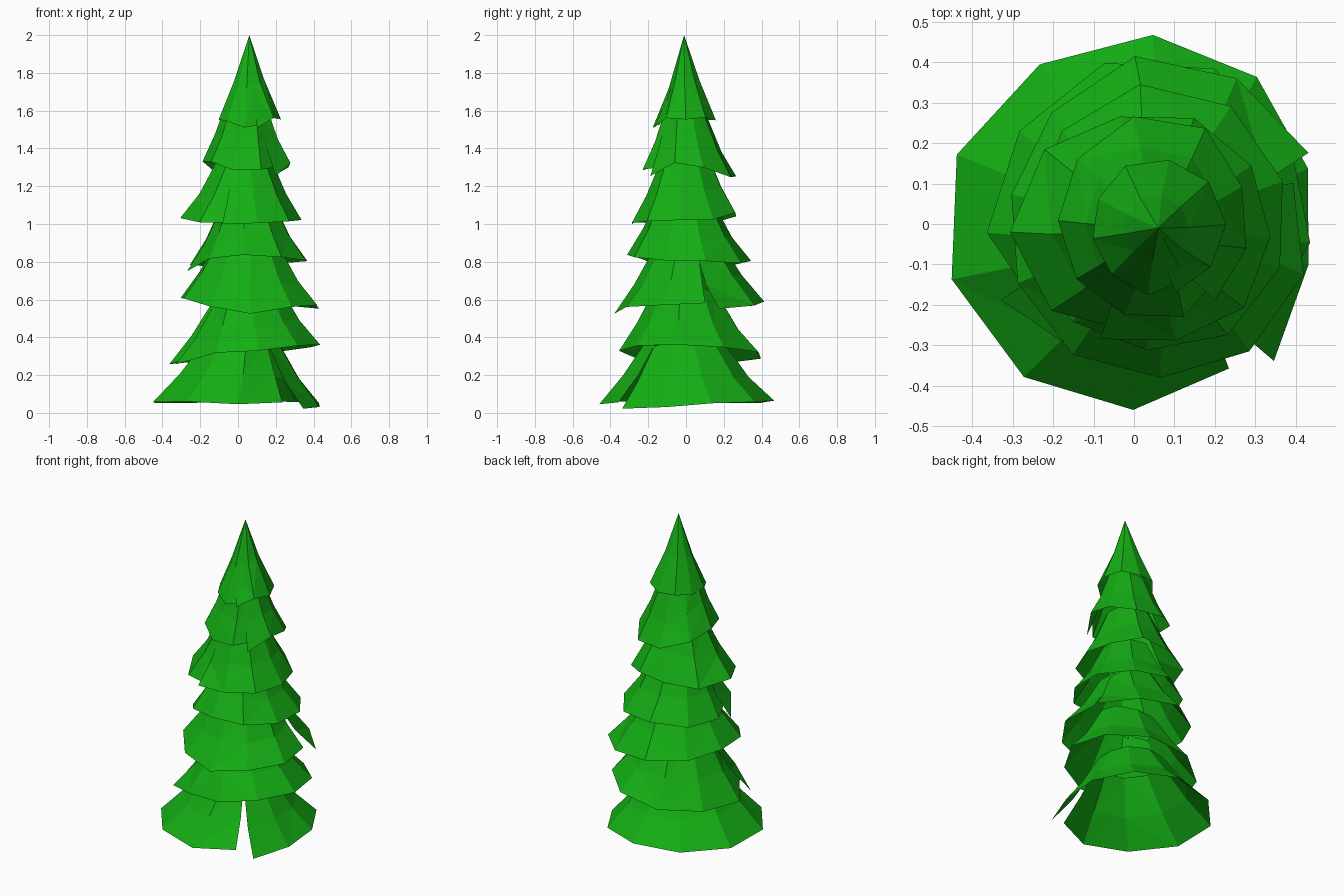
import bpy
import bmesh
import random
from math import cos, sin, radians
from mathutils import Vector

random.seed(4)
cube = bpy.data.objects.get("Cube")
if cube:
    bpy.data.objects.remove(cube)

green = bpy.data.materials.new("needle_green")
green.use_nodes = True
green.diffuse_color = (0.007, 0.42, 0.007, 1)
green.node_tree.nodes["Principled BSDF"].inputs["Base Color"].default_value = green.diffuse_color

AXIS = Vector((0.05, -0.01))
TIP = Vector((0.06, -0.01, 2.0))
SIDES = 10

# Each tier: reach and hem height towards +x, +y, -x, -y, then the slit angle
# and how far its free ends overlap (negative leaves a wedge open)
TIERS = [
    ((.44, .47, .45, .46), (.04, .05, .07, .06), 305, -14),
    ((.42, .40, .36, .36), (.35, .30, .27, .34), 212, 14),
    ((.44, .40, .30, .38), (.56, .59, .61, .54), 22, -8),
    ((.37, .34, .25, .31), (.79, .79, .78, .84), 200, 18),
    ((.34, .27, .30, .29), (1.02, 1.06, 1.02, 1.01), 250, 12),
    ((.28, .27, .18, .23), (1.31, 1.24, 1.34, 1.29), 318, 16),
    ((.22, .16, .10, .17), (1.57, 1.56, 1.55, 1.52), 295, 14),
]


def around(values, angle):
    """Blend the four compass values at an angle."""
    c, s = cos(angle), sin(angle)
    vx = values[0] if c > 0 else values[2]
    vy = values[1] if s > 0 else values[3]
    return vx * c * c + vy * s * s


def skirt(name, reach, hem, slit, overlap, pointed):
    """Open cone of boughs with a slit where its two ends pass each other."""
    reach = (reach[0] - AXIS.x, reach[1] - AXIS.y, reach[2] + AXIS.x, reach[3] + AXIS.y)
    bm = bmesh.new()
    # rows: radius factor, rise above the hem, extra sweep at the ends
    rows = [(1.02, 0, 0), (.73, .14, 6), (.44, .33, 14)]
    if pointed:
        rows = [(1.03, 0, 0), (.5, .2, 6)]
    jitter = [random.uniform(-1, 1) for _ in range(SIDES + 1)]
    grid = []
    for factor, rise, extra in rows:
        row = []
        for i in range(SIDES + 1):
            t = i / SIDES
            angle = radians(slit + (t - .5) * (overlap + extra) + 360 * t)
            r = around(reach, angle) * factor * (1 + .03 * jitter[i])
            z = around(hem, angle) + rise
            if rise == 0:
                z += .018 * jitter[-1 - i]
            if i == 0:                      # leading end droops outside
                r, z = r * 1.04, z - .03
            elif i == SIDES:                # trailing end tucks inside
                r, z = r * .88, z + .01
            row.append(bm.verts.new((AXIS.x + r * cos(angle), AXIS.y + r * sin(angle), max(z, .004))))
        grid.append(row)
    for low, high in zip(grid, grid[1:]):
        for i in range(SIDES):
            a, b, c, d = low[i], low[i + 1], high[i + 1], high[i]
            if i % 2:
                bm.faces.new((a, b, c))
                bm.faces.new((a, c, d))
            else:
                bm.faces.new((a, b, d))
                bm.faces.new((b, c, d))
    if pointed:
        tip = bm.verts.new(TIP)
        for a, b in zip(grid[-1], grid[-1][1:]):
            bm.faces.new((a, b, tip))
    mesh = bpy.data.meshes.new(name)
    bm.to_mesh(mesh)
    bm.free()
    mesh.materials.append(green)
    obj = bpy.data.objects.new(name, mesh)
    bpy.context.collection.objects.link(obj)


# Stack the tiers from the ground to the pointed crown
for n, (reach, hem, slit, overlap) in enumerate(TIERS):
    top = n == len(TIERS) - 1
    skirt("crown" if top else f"bough_tier_{n + 1}", reach, hem, slit, overlap, top)
